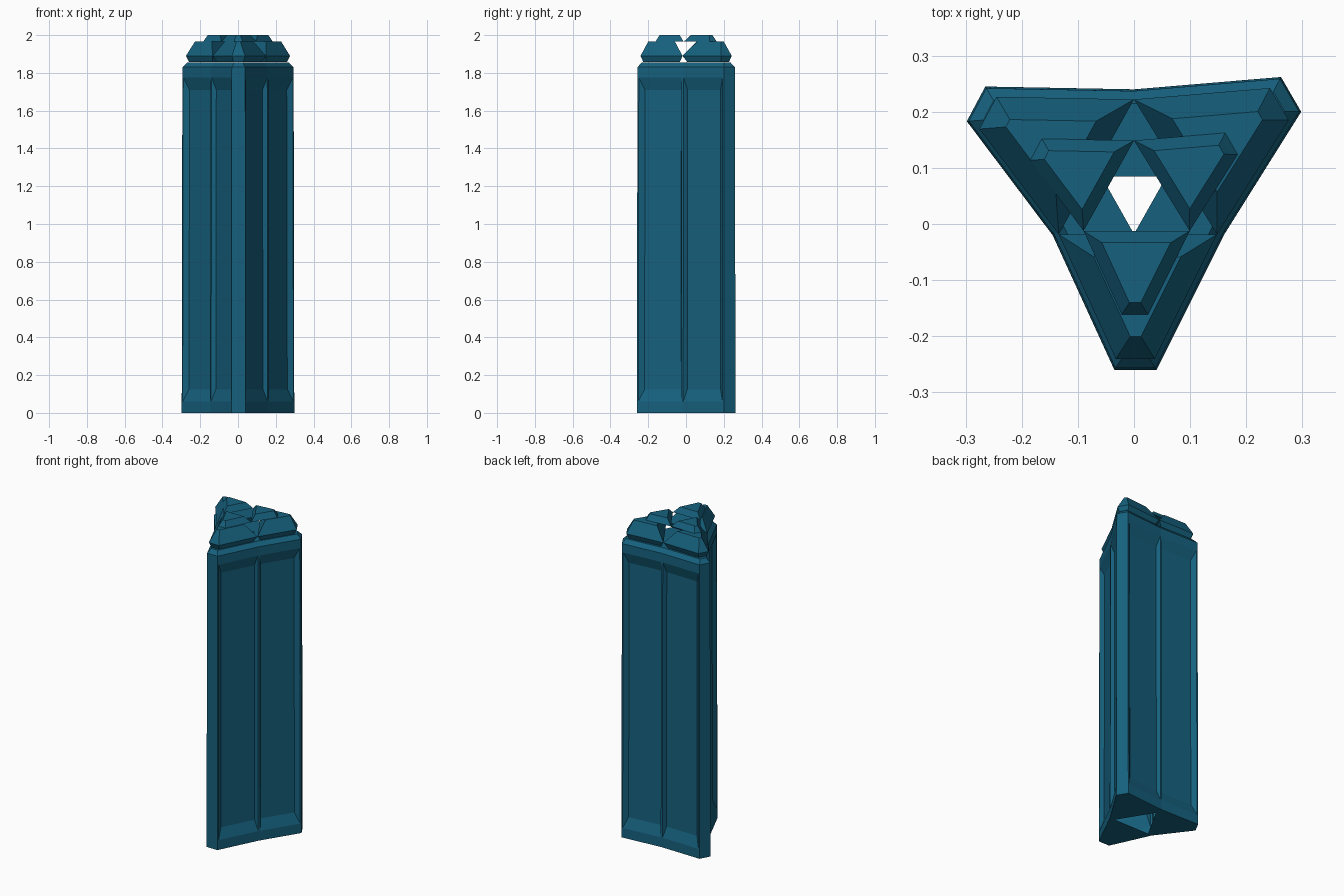
import bpy, bmesh
from mathutils import Vector

if "Cube" in bpy.data.objects:
    bpy.data.objects.remove(bpy.data.objects["Cube"])

# Plan outline: three cut corners, each side creased inward at its middle
PLAN = [(-.298, .183), (-.265, .245), (0, .24), (.262, .262), (.298, .2),
        (.16, -.02), (.04, -.26), (-.035, -.26), (-.145, -.02)]
PLAN = [Vector(p) for p in PLAN]

mat = bpy.data.materials.new("teal")
mat.diffuse_color = (0.008, 0.12, 0.21, 1)
mat.use_nodes = True
mat.node_tree.nodes["Principled BSDF"].inputs["Base Color"].default_value = mat.diffuse_color


def inset(poly, d):
    """Offset a clockwise polygon inward by d with mitred corners."""
    out = []
    n = len(poly)
    for i, p in enumerate(poly):
        a = (p - poly[i - 1]).normalized()
        b = (poly[(i + 1) % n] - p).normalized()
        na, nb = Vector((a.y, -a.x)), Vector((b.y, -b.x))
        out.append(p + (na + nb) * d / (1 + na.dot(nb)))
    return out


def ring(bm, poly, z):
    return [bm.verts.new((p.x, p.y, z)) for p in poly]


def band(bm, a, b, skip=()):
    n = len(a)
    for i in range(n):
        if i not in skip:
            j = (i + 1) % n
            bm.faces.new((a[i], a[j], b[j], b[i]))


def finish(bm, name):
    bmesh.ops.remove_doubles(bm, verts=bm.verts, dist=1e-5)
    bmesh.ops.recalc_face_normals(bm, faces=bm.faces)
    me = bpy.data.meshes.new(name)
    bm.to_mesh(me)
    bm.free()
    me.materials.append(mat)
    ob = bpy.data.objects.new(name, me)
    bpy.context.collection.objects.link(ob)


# Column body with chamfered rim
bm = bmesh.new()
low = ring(bm, PLAN, 0)
high = ring(bm, inset(PLAN, .003), 1.83)
rim = ring(bm, inset(PLAN, .025), 1.855)
panels = [1, 2, 4, 5, 7, 8]
band(bm, low, high, panels)
band(bm, high, rim)

# Recessed panels, two per side, leaving a narrow rib at the crease
MIDS = (2, 5, 8)
for i in panels:
    j = (i + 1) % 9
    a, b = low[i].co, low[j].co
    c, d = high[i].co, high[j].co
    along = (b - a).normalized()
    inward = Vector((along.y, -along.x, 0))

    def loop(corner, mid, z0, z1, depth):
        s, e = (mid, corner) if i in MIDS else (corner, mid)
        pts = []
        for z, left in ((z0, True), (z0, False), (z1, False), (z1, True)):
            t = z / 1.83
            base = a.lerp(c, t) + along * s if left else b.lerp(d, t) - along * e
            pts.append(bm.verts.new(base + inward * depth))
        return pts

    outer = loop(.008, .006, .06, 1.775, 0)
    inner = loop(.034, .018, .125, 1.71, .022)
    band(bm, [low[i], low[j], high[j], high[i]], outer)
    band(bm, outer, inner)
    bm.faces.new(inner)

# Top deck with a small triangular opening
hole = ring(bm, [Vector(p) for p in ((-.058, .085), (.058, .085), (0, -.018))], 1.855)
for k in range(3):
    n = (k + 1) % 3
    s = 3 * k
    bm.faces.new((rim[s], rim[s + 1], hole[k]))
    bm.faces.new((rim[s + 1], rim[s + 2], rim[(s + 3) % 9], hole[n], hole[k]))

# Underside with a larger triangular opening between the corners
hole = ring(bm, [PLAN[m] * .8 for m in MIDS], 0)
for k in range(3):
    s = 3 * k
    bm.faces.new((low[s - 1], low[s], low[s + 1], low[s + 2], hole[k], hole[k - 1]))
finish(bm, "column_body")


# Cap blocks: one bevelled wedge on each corner, meeting at the side middles
def cap_tier(name, scale, layers):
    bm = bmesh.new()
    for k in range(3):
        s = 3 * k
        wedge = [PLAN[q] * scale for q in (s - 1, s, s + 1, s + 2)]
        rings = [ring(bm, inset(wedge, d), z) for z, d in layers]
        for lo, hi in zip(rings, rings[1:]):
            band(bm, lo, hi)
        bm.faces.new(rings[0])
        bm.faces.new(rings[-1])
    bmesh.ops.recalc_face_normals(bm, faces=bm.faces)
    finish(bm, name)


cap_tier("lower_cap_blocks", .925, ((1.858, .014), (1.89, 0), (1.965, .04)))
cap_tier("upper_cap_blocks", .62, ((1.965, 0), (2.0, .021)))
